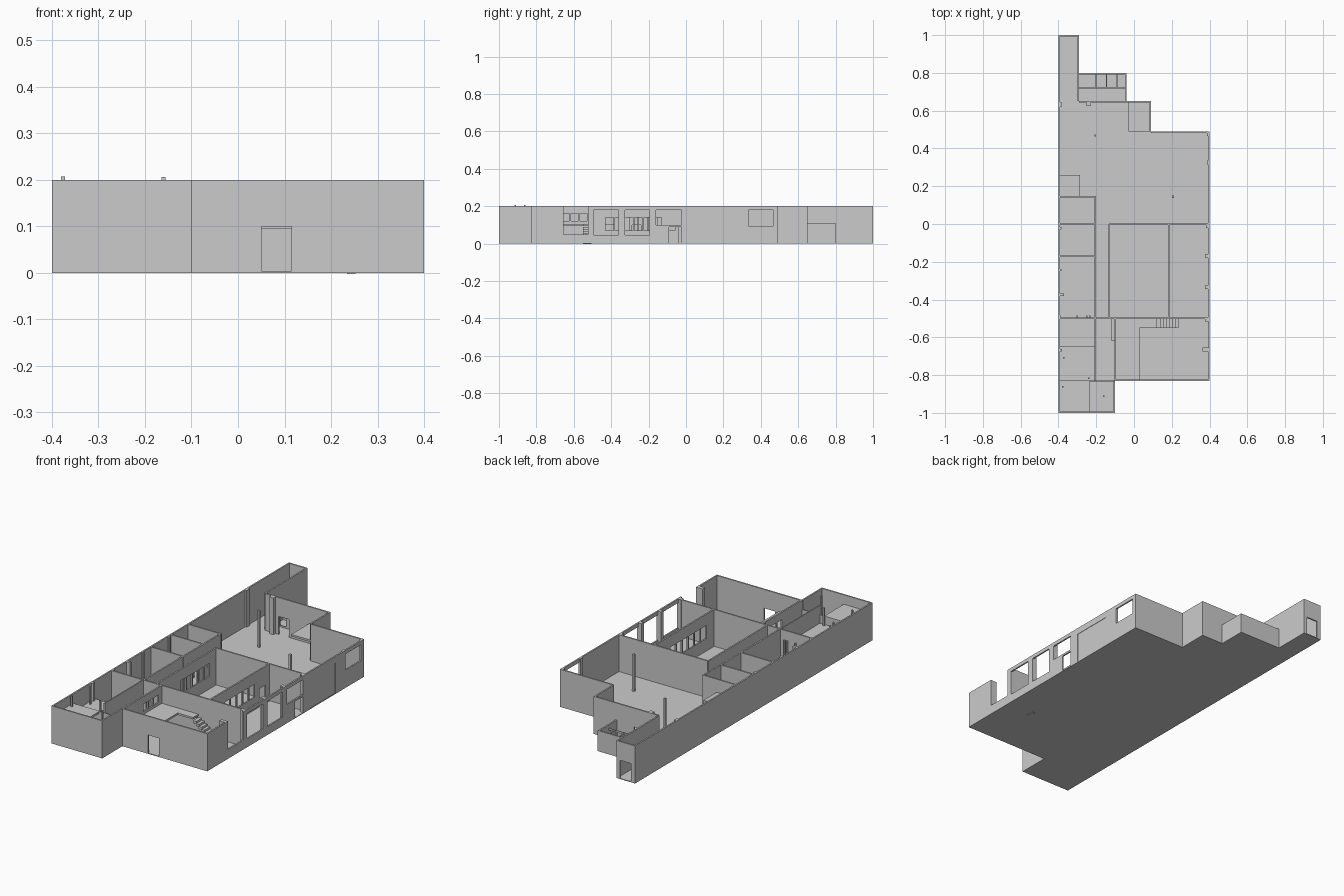
import bpy, bmesh

if "Cube" in bpy.data.objects:
    bpy.data.objects.remove(bpy.data.objects["Cube"])

H = 0.2      # full wall height
T = 0.008    # outer wall thickness


def finish(bm, name):
    bmesh.ops.recalc_face_normals(bm, faces=bm.faces)
    me = bpy.data.meshes.new(name)
    bm.to_mesh(me)
    bm.free()
    ob = bpy.data.objects.new(name, me)
    bpy.context.collection.objects.link(ob)
    return ob


def box(name, x0, x1, y0, y1, z0, z1):
    bm = bmesh.new()
    bmesh.ops.create_cube(bm, size=1)
    for v in bm.verts:
        v.co = ((x0, x1)[v.co.x > 0], (y0, y1)[v.co.y > 0], (z0, z1)[v.co.z > 0])
    return finish(bm, name)


def wall(name, axis, pos, a, b, holes=(), h=H, t=T):
    """Wall running along an axis at pos; holes are (start, end, bottom, top)."""
    us = sorted({a, b, *[u for o in holes for u in o[:2]]})
    zs = sorted({0, h, *[z for o in holes for z in o[2:]]})
    bm = bmesh.new()
    verts = {}

    def vert(u, z):
        if (u, z) not in verts:
            verts[u, z] = bm.verts.new((u, pos, z) if axis == 'x' else (pos, u, z))
        return verts[u, z]

    for u0, u1 in zip(us, us[1:]):
        for z0, z1 in zip(zs, zs[1:]):
            u, z = (u0 + u1) / 2, (z0 + z1) / 2
            if not any(o[0] < u < o[1] and o[2] < z < o[3] for o in holes):
                bm.faces.new([vert(u0, z0), vert(u1, z0), vert(u1, z1), vert(u0, z1)])
    ob = finish(bm, name)
    m = ob.modifiers.new("thickness", 'SOLIDIFY')
    m.thickness, m.offset = t, 0
    return ob


def strip(a, b, n, z0, z1, gap=0.008):
    """Row of n window openings between a and b."""
    w = (b - a - gap * (n - 1)) / n
    return [(a + i * (w + gap), a + i * (w + gap) + w, z0, z1) for i in range(n)]


# floor following the stepped outline
outline = [(-.4, -1), (-.1, -1), (-.1, -.83), (.4, -.83), (.4, .49), (.09, .49),
           (.09, .65), (-.04, .65), (-.04, .8), (-.29, .8), (-.29, 1), (-.4, 1)]
bm = bmesh.new()
face = bm.faces.new([bm.verts.new((x, y, 0)) for x, y in outline])
ext = bmesh.ops.extrude_face_region(bm, geom=[face])
for g in ext["geom"]:
    if isinstance(g, bmesh.types.BMVert):
        g.co.z = 0.004
finish(bm, "floor")

# outer walls
h = T / 2
wall("left_wall", 'y', -.4 + h, -1, 1)
wall("front_wall_left", 'x', -1 + h, -.4, -.1)
wall("front_step_wall", 'y', -.1 - h, -1, -.83)
wall("front_wall_right", 'x', -.83 + h, -.1, .4, [(.05, .115, 0, .1)])
wall("right_wall", 'y', .4 - h, -.83, .49, [
    (-.655, -.525, .05, H), (-.495, -.36, .045, .18), (-.325, -.195, .045, .18),
    (-.16, -.025, .1, .18), (-.09, -.025, 0, .09),
    (.03, .25, .004, .165), (.335, .465, .095, .18)])
box("loading_door", .392, .398, .03, .25, .004, .165)
wall("back_wall_right", 'x', .49 - h, .09, .4)
wall("back_step_wall", 'y', .09 - h, .49, .65)
wall("back_wall_middle", 'x', .65 - h, -.29, .09, [(-.21, -.15, 0, .1)])
wall("passage_wall", 'y', -.29 - h, .65, 1)
wall("passage_end_wall", 'x', 1 - h, -.4, -.29, [(-.375, -.31, 0, .1)])

# washroom: low outer walls with stalls
wall("washroom_side_wall", 'y', -.04 - h, .65, .8, h=.11)
wall("washroom_back_wall", 'x', .8 - h, -.29, -.04, h=.11)
wall("stall_fronts", 'x', .72, -.29, -.04,
     [(x, x + .035, .012, .085) for x in (-.255, -.19, -.135, -.08)], h=.095, t=.004)
for i, x in enumerate((-.2, -.145, -.09)):
    wall(f"stall_partition_{i + 1}", 'y', x, .72, .795, h=.095, t=.005)

# inner walls
wall("cross_wall_left", 'x', 0, -.4, -.2, [(-.26, -.22, 0, .1)])
wall("cross_wall_right", 'x', 0, -.13, .4)
wall("store_wall", 'x', .145, -.4, -.2)
wall("office_wall", 'x', -.17, -.4, -.2)
wall("hall_wall_left", 'y', -.205, -.5, .145,
     [(.03, .08, 0, .1), (-.09, -.04, 0, .1), (-.29, -.24, 0, .1)])
wall("hall_wall_right", 'y', -.13, -.5, 0,
     strip(-.3, -.06, 5, .07, .14) + [(-.44, -.38, 0, .1)])
wall("workshop_wall", 'y', .185, -.5, 0,
     strip(-.43, -.13, 6, .07, .14) + [(-.09, -.04, 0, .1)])
wall("long_cross_wall", 'x', -.5, -.4, .4, [(-.19, -.145, 0, .1)])
wall("front_hall_wall_left", 'y', -.207, -.83, -.5, [(-.58, -.53, 0, .09)], t=.006)
wall("front_hall_wall_right", 'y', -.1, -.83, -.5, strip(-.66, -.53, 3, .12, .16))
wall("front_room_wall", 'x', -.83, -.4, -.1, [(-.19, -.13, 0, .1)], h=.15, t=.005)

# raised floors
box("front_left_gallery", -.395, -.21, -.83, -.645, .095, .105)
box("front_corner_gallery", -.395, -.235, -.995, -.83, .14, .15)
box("hall_ledge", -.12, -.1, -.62, -.5, .095, .105)
box("front_mezzanine", -.1, .03, -.826, -.504, .095, .105)
box("stair_landing", .03, .12, -.55, -.504, .095, .105)
box("back_alcove_slab", -.03, .085, .49, .645, .1, .11)
box("store_cabin", -.395, -.285, .149, .26, 0, .13)

# stairs descending from the landing
n = 8
for i in range(n):
    x = .12 + i * .13 / n
    z = .1 * (1 - (i + 1) / (n + 1))
    box(f"stair_step_{i + 1}", x, x + .13 / n + .003, -.55, -.504, z - .014, z)

# free-standing columns: x, y, half size
for i, (x, y, s) in enumerate([(-.205, .47, .005), (.207, .145, .006), (-.24, .638, .012),
                               (-.395, .635, .012)]):
    box(f"column_{i + 1}", max(x - s, -.4), x + s, y - s * 1.2, y + s, 0, H)

# gallery posts
for i, (x, y, z0, z1) in enumerate([(-.373, -.709, .1, .2), (-.376, -.862, .15, .207),
                                    (-.24, -.817, .1, .2), (-.16, -.912, 0, .206)]):
    box(f"post_{i + 1}", x - .004, x + .004, y - .004, y + .004, z0, z1)

# pilasters on the right wall: y, depth
for i, (y, d) in enumerate([(-.665, .038), (-.505, .025), (-.335, .025), (-.17, .025),
                            (-.01, .02), (.325, .014), (.475, .014)]):
    box(f"right_pilaster_{i + 1}", .4 - d, .394, y - .01, y + .01, 0, H)

# pilasters on the left wall: y, depth
for i, (y, d) in enumerate([(-.665, .02), (-.485, .012), (-.37, .03), (-.24, .015), (-.02, .015)]):
    box(f"left_pilaster_{i + 1}", -.394, -.4 + d, y - .01, y + .003, 0, H)
for i, x in enumerate((-.3, -.25, -.235)):
    box(f"office_stub_{i + 1}", x - .004, x + .004, -.496, -.485, 0, .15)
